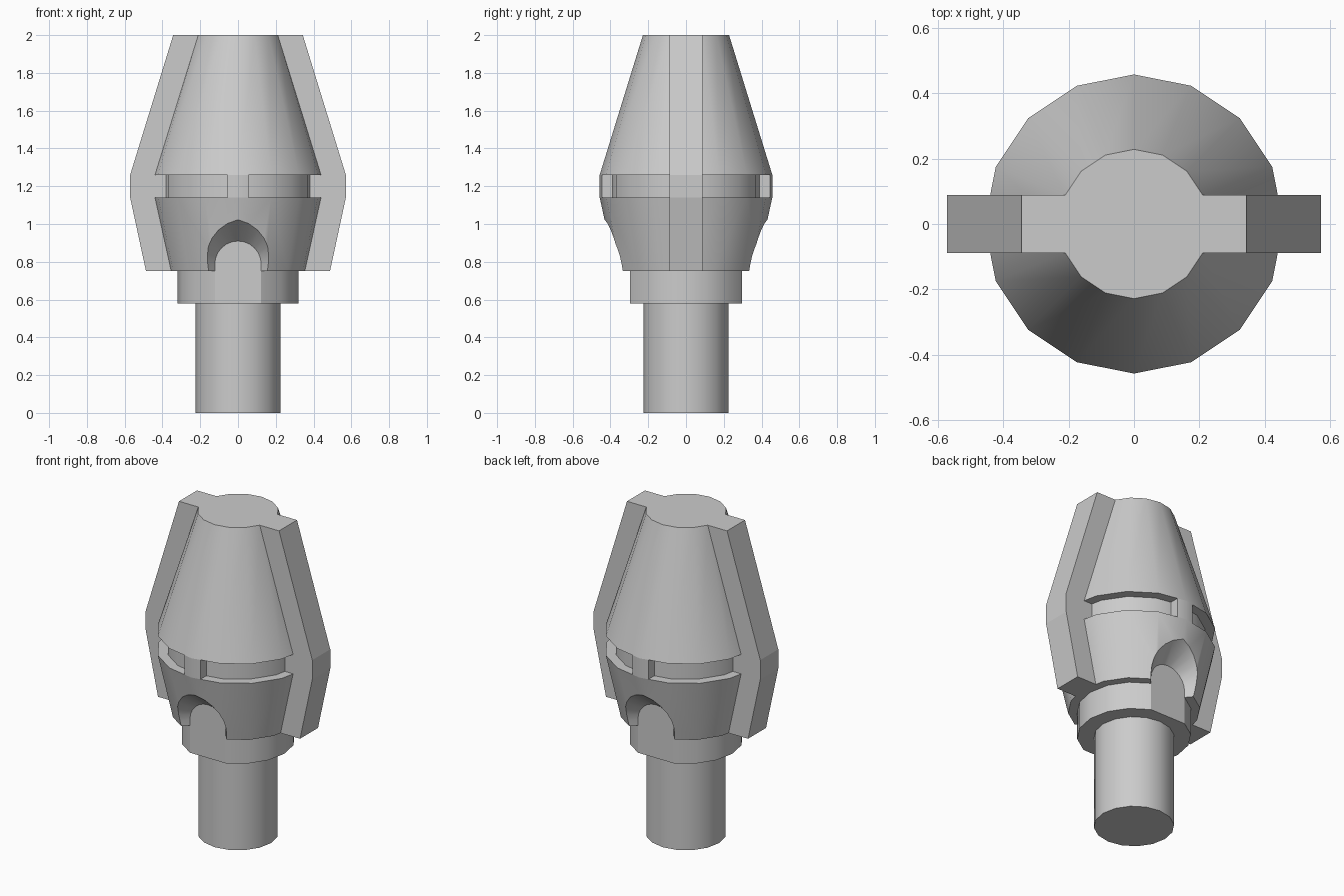
import bpy, bmesh
from math import sin, cos, pi, radians

if "Cube" in bpy.data.objects:
    bpy.data.objects.remove(bpy.data.objects["Cube"])

SIDES = 16


def loft(name, rings):
    """Closed solid through a list of matching vertex rings."""
    bm = bmesh.new()
    loops = [[bm.verts.new(p) for p in ring] for ring in rings]
    n = len(loops[0])
    for a, b in zip(loops, loops[1:]):
        for i in range(n):
            j = (i + 1) % n
            bm.faces.new((a[i], a[j], b[j], b[i]))
    bm.faces.new(loops[0][::-1])
    bm.faces.new(loops[-1])
    bmesh.ops.recalc_face_normals(bm, faces=bm.faces)
    mesh = bpy.data.meshes.new(name)
    bm.to_mesh(mesh)
    bm.free()
    obj = bpy.data.objects.new(name, mesh)
    bpy.context.collection.objects.link(obj)
    return obj


def circle(r, z, flat=False):
    """16-sided ring; flat drops the front and back corner."""
    return [(r * cos(2 * pi * i / SIDES), r * sin(2 * pi * i / SIDES), z)
            for i in range(SIDES) if not (flat and i in (4, 12))]


def select(obj):
    bpy.ops.object.select_all(action='DESELECT')
    obj.select_set(True)
    bpy.context.view_layer.objects.active = obj


def smooth(obj):
    select(obj)
    bpy.ops.object.shade_smooth_by_angle(angle=radians(30))


# Shaft and collar
smooth(loft("shaft", [circle(0.226, 0), circle(0.226, 0.6)]))
smooth(loft("collar", [circle(0.32, 0.58, True), circle(0.32, 0.97, True)]))

# Tapered body with a recessed band
profile = [(0.371, 0.75), (0.457, 1.14), (0.4, 1.14),
           (0.4, 1.26), (0.457, 1.26), (0.228, 2.0)]
body = loft("body", [circle(r, z) for r, z in profile])


def arch(y, r, s):
    zc = 0.787
    pts = [(-r, s * y, 0.6)]
    pts += [(-r * cos(pi * i / 12), s * y, zc + r * sin(pi * i / 12)) for i in range(13)]
    return pts + [(r, s * y, 0.6)]


# Flared arch niches, front and back
for s in (-1, 1):
    cutter = loft("arch_cutter", [arch(0.285, 0.114, s), arch(0.55, 0.335, s)])
    cutter.hide_render = True
    mod = body.modifiers.new("niche", 'BOOLEAN')
    mod.operation = 'DIFFERENCE'
    mod.solver = 'EXACT'
    mod.object = cutter
    select(body)
    bpy.ops.object.modifier_apply(modifier=mod.name)
    bpy.data.objects.remove(cutter)
smooth(body)

# Bridges that interrupt the band, front and back
for side, s in (("front", -1), ("back", 1)):
    outline = [(-0.055, 0.35), (0.055, 0.35), (0.055, 0.446), (0, 0.457), (-0.055, 0.446)]
    smooth(loft(side + "_bridge", [[(x, s * y, z) for x, y in outline] for z in (1.14, 1.26)]))

# Side fins
for side, s in (("left", -1), ("right", 1)):
    outline = [(0.0, 0.75), (0.487, 0.75), (0.571, 1.14), (0.571, 1.26), (0.343, 2.0), (0.0, 2.0)]
    loft(side + "_fin", [[(s * x, y, z) for x, z in outline] for y in (-0.088, 0.088)])
